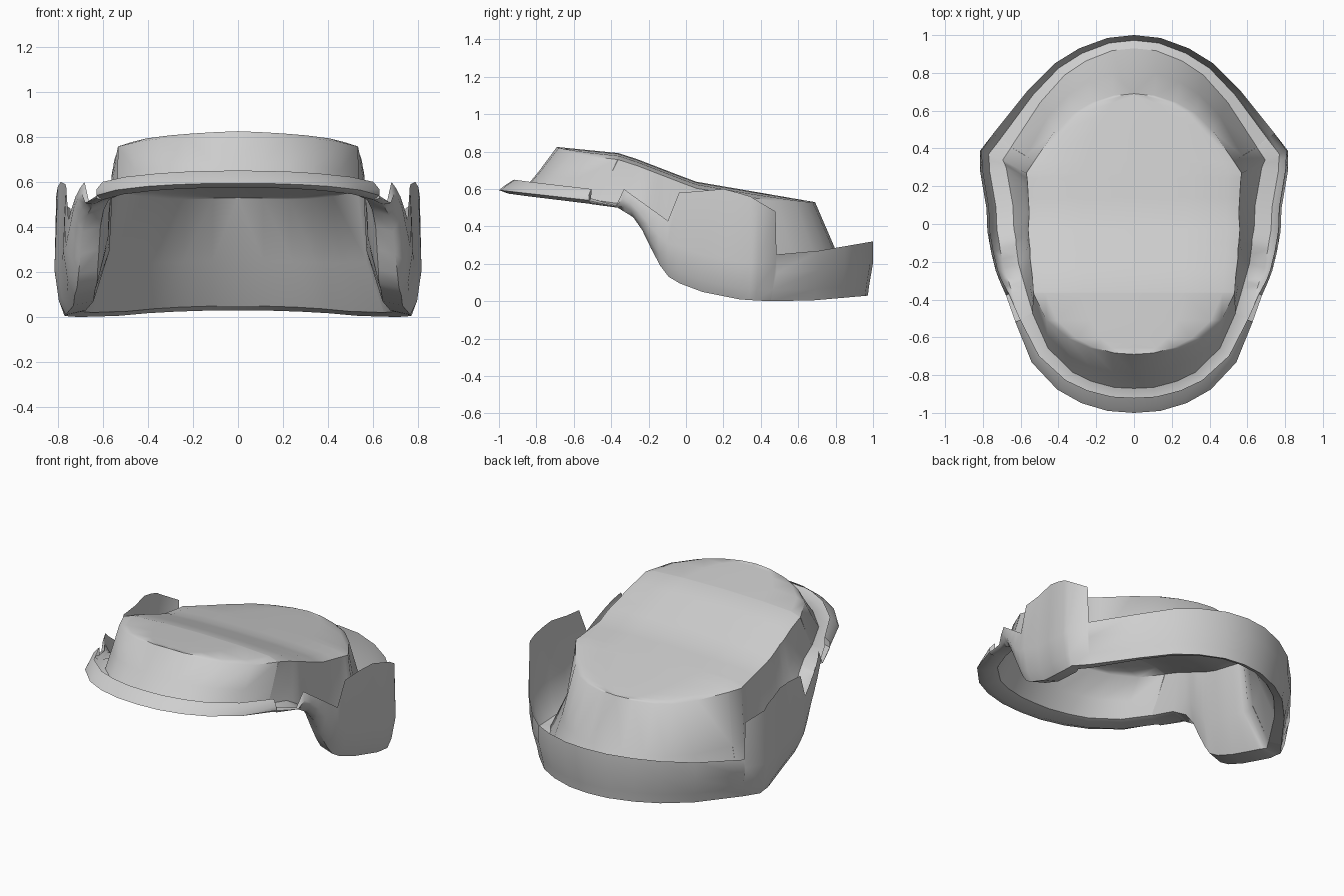
import bpy
import bmesh
from mathutils import Vector

cube = bpy.data.objects.get("Cube")
if cube:
    bpy.data.objects.remove(cube)

grey = bpy.data.materials.new("light grey")
grey.use_nodes = True
colour = (0.62, 0.62, 0.62, 1)
grey.diffuse_color = colour
grey.node_tree.nodes["Principled BSDF"].inputs["Base Color"].default_value = colour


def interp(keys, t):
    """Linear interpolation through (t, value) keys."""
    if t <= keys[0][0]:
        return keys[0][1]
    for (a, va), (b, vb) in zip(keys, keys[1:]):
        if t <= b:
            return va + (vb - va) * (t - a) / (b - a)
    return keys[-1][1]


# Half outline seen from above: (y, x) from front to back
outline = [(-1, 0), (-.99, .14), (-.95, .28), (-.88, .41), (-.74, .55), (-.53, .645),
           (-.38, .69), (-.25, .74), (-.15, .765), (-.04, .785), (.08, .79), (.28, .825),
           (.39, .82), (.48, .745), (.71, .56), (.85, .42), (.93, .29), (.985, .14), (1, 0)]
# Heights of the rim's lower edge and of its stepped upper edge, along y
lower = [(-1, .575), (-.53, .52), (-.38, .5), (-.3, .45), (-.25, .38), (-.2, .28),
         (-.15, .19), (-.1, .13), (-.04, .095), (.08, .05), (.28, .01), (.48, 0),
         (.71, .005), (1, .03)]
upper = [(-1, .65), (-.53, .6), (-.525, .55), (-.38, .51), (-.34, .6), (-.1, .43),
         (-.04, .58), (.2, .6), (.35, .56), (.48, .48), (.485, .25), (.71, .27), (1, .32)]
# Rim cross-section: gutter width, roll at the bottom and inward lean of the top
width = [(-1, .13), (-.4, .12), (-.1, .15), (.3, .15), (.6, .1), (1, .07)]
roll = [(-1, 0), (-.3, .03), (.5, .03), (1, .02)]
lean = [(-1, .08), (-.53, .05), (-.3, .02), (.3, .025), (.5, 0)]
# Crown: height along the middle, width of the top and steepness of the wall
crest = [(-.69, .825), (-.34, .79), (.05, .64), (.69, .53)]
narrowing = [(-.58, .84), (-.2, .73), (.3, .68), (1, .8)]
steepness = [(-.5, .45), (0, .8), (.3, .85), (.6, .5)]
TOP_LENGTH = .69

stations = sorted({y for y, _ in outline + lower + upper})
path = [Vector((interp(outline, y), y, 0)) for y in stations]


def outward(i):
    """Outward direction of the half outline at a station."""
    if i in (0, len(path) - 1):
        return Vector((0, path[i].y, 0)).normalized()
    d = path[min(i + 2, len(path) - 1)] - path[max(i - 2, 0)]
    return Vector((d.y, -d.x, 0)).normalized()


def rim_section(i):
    p, n, y = path[i], outward(i), stations[i]
    low, high, w = interp(lower, y), interp(upper, y), interp(width, y)
    h, tip = high - low, interp(lean, y)
    rows = [(w, low + .02), (w * .4, low), (interp(roll, y), low + min(.06, h * .25)),
            (tip * .4, low + min(.2, h * .6)), (tip, high)]
    points = [p - n * inset + Vector((0, 0, z)) for inset, z in rows]
    for q in points:
        q.x = max(q.x, 0)
    return points


def crown_section(i):
    p, y = path[i], stations[i]
    base = rim_section(i)[0]
    top_y = y * TOP_LENGTH
    top_x, top_z = p.x * interp(narrowing, y), interp(crest, top_y)
    edge = Vector((top_x, top_y, top_z - .035 * min(1, top_x * 2)))
    middle = base.lerp(edge, interp(steepness, y))
    middle.z = base.z + (edge.z - base.z) * .42
    shoulder = Vector((top_x * .88, top_y, top_z - .015 * min(1, top_x * 2)))
    inner = Vector((top_x * .5, top_y, top_z - .004))
    if top_x == 0:
        shoulder, inner = edge.copy(), edge.copy()
    return [base, middle, edge, shoulder, inner, Vector((0, top_y, top_z))]


def loft(name, section):
    """Skin the half sections, then mirror them across the middle."""
    bm = bmesh.new()
    grid = [[bm.verts.new(q) for q in section(i)] for i in range(len(stations))]
    for a, b in zip(grid, grid[1:]):
        for j in range(len(a) - 1):
            bm.faces.new((a[j], b[j], b[j + 1], a[j + 1]))
    bmesh.ops.remove_doubles(bm, verts=bm.verts, dist=.0005)
    mesh = bpy.data.meshes.new(name)
    bm.to_mesh(mesh)
    bm.free()
    obj = bpy.data.objects.new(name, mesh)
    bpy.context.collection.objects.link(obj)
    mesh.materials.append(grey)
    bpy.ops.object.select_all(action='DESELECT')
    obj.select_set(True)
    bpy.context.view_layer.objects.active = obj
    bpy.ops.object.shade_smooth_by_angle(angle=.9)
    mirror = obj.modifiers.new("mirror", 'MIRROR')
    mirror.use_axis[0] = True
    mirror.merge_threshold = .002
    return obj


loft("rim_band", rim_section)
loft("crown", crown_section)
